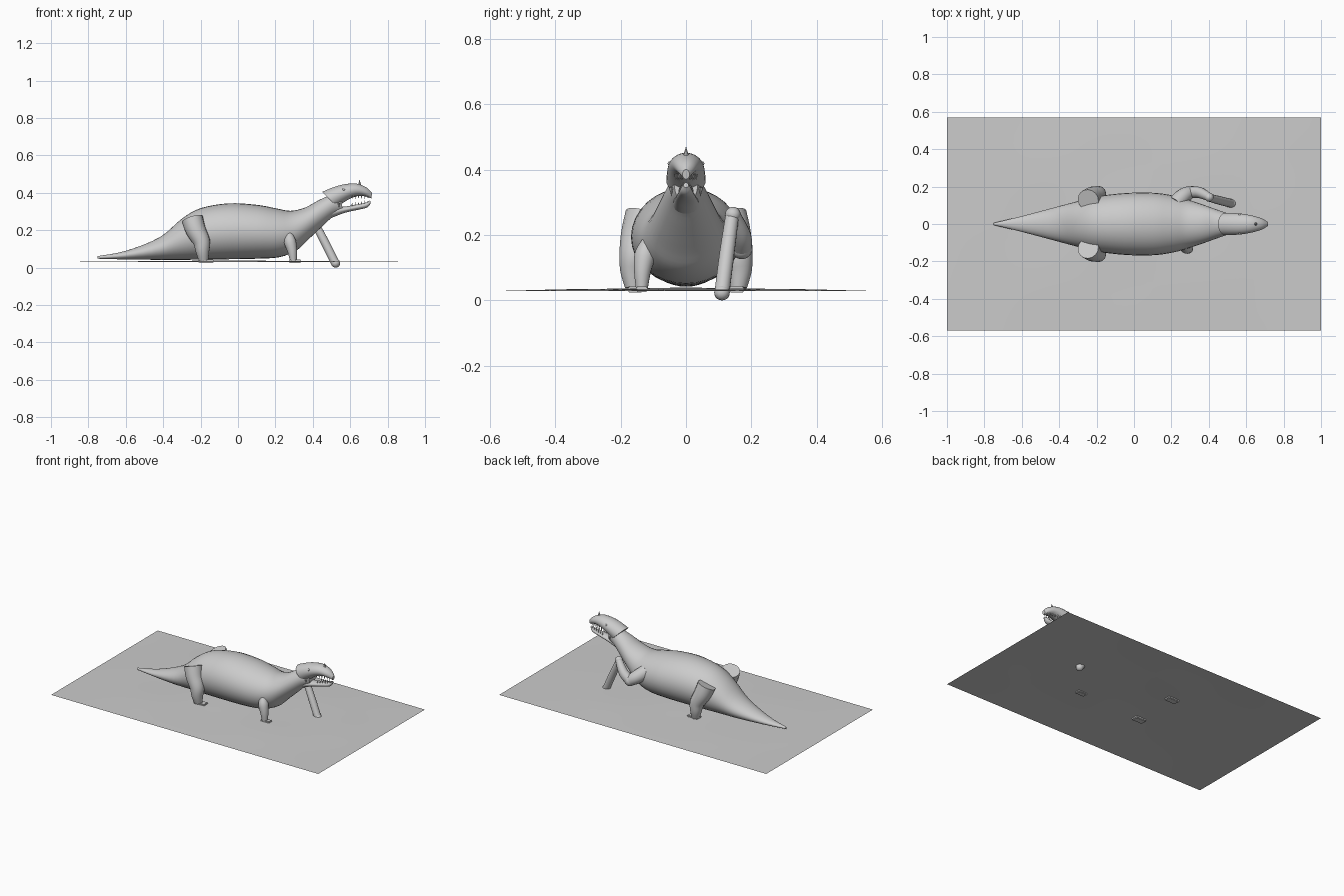
import bpy, bmesh, math
from mathutils import Vector, Quaternion

if "Cube" in bpy.data.objects:
    bpy.data.objects.remove(bpy.data.objects["Cube"])


def finish(name, bm, angle=40):
    bmesh.ops.recalc_face_normals(bm, faces=bm.faces)
    me = bpy.data.meshes.new(name)
    bm.to_mesh(me)
    bm.free()
    ob = bpy.data.objects.new(name, me)
    bpy.context.collection.objects.link(ob)
    bpy.ops.object.select_all(action='DESELECT')
    ob.select_set(True)
    bpy.context.view_layer.objects.active = ob
    bpy.ops.object.shade_smooth_by_angle(angle=math.radians(angle))
    return ob


def spline(rows, steps=4):
    """Smooth (Catmull-Rom) resampling of rows of numbers."""
    rows = [Vector(r) for r in rows]
    out = []
    for i in range(len(rows) - 1):
        b, c = rows[i], rows[i + 1]
        a = rows[i - 1] if i else b
        d = rows[i + 2] if i + 2 < len(rows) else c
        for s in range(steps):
            t = s / steps
            out.append(0.5 * (2 * b + (c - a) * t + (2 * a - 5 * b + 4 * c - d) * t * t
                              + (3 * b - a - 3 * c + d) * t ** 3))
    return out + [rows[-1]]


def skin(name, rings):
    bm = bmesh.new()
    vr = [[bm.verts.new(p) for p in r] for r in rings]
    n = len(vr[0])
    for a, b in zip(vr, vr[1:]):
        for i in range(n):
            bm.faces.new((a[i], a[(i + 1) % n], b[(i + 1) % n], b[i]))
    bm.faces.new(vr[0])
    bm.faces.new(vr[-1])
    return finish(name, bm)


def loft(name, rows, n=32):
    """Rows: top x, top z, bottom x, bottom z, half width."""
    rings = []
    for xt, zt, xb, zb, w in spline(rows):
        rings.append([((xt + xb) / 2 + (xt - xb) / 2 * math.cos(a), w * math.sin(a),
                       (zt + zb) / 2 + (zt - zb) / 2 * math.cos(a))
                      for a in (2 * math.pi * i / n for i in range(n))])
    return skin(name, rings)


def limb(name, rows, n=16):
    """Rows: x, y, z, radius along the limb."""
    pts = spline(rows)
    rings, q = [], None
    for i, p in enumerate(pts):
        t = (pts[min(i + 1, len(pts) - 1)] - pts[max(i - 1, 0)]).to_3d().normalized()
        if q is None:
            q = t.to_track_quat('Z', 'Y')
        else:
            q = (q @ Vector((0, 0, 1))).rotation_difference(t) @ q
        rings.append([p.to_3d() + q @ Vector((p[3] * math.cos(a), p[3] * math.sin(a), 0))
                      for a in (2 * math.pi * k / n for k in range(n))])
    return skin(name, rings)


def ball(name, loc, r):
    bm = bmesh.new()
    bmesh.ops.create_uvsphere(bm, u_segments=16, v_segments=10, radius=r)
    bmesh.ops.translate(bm, vec=loc, verts=bm.verts)
    return finish(name, bm)


def spike(name, loc, r, h, down=False):
    bm = bmesh.new()
    bmesh.ops.create_cone(bm, cap_ends=True, segments=8, radius1=r, radius2=0, depth=h)
    for v in bm.verts:
        v.co = Vector((v.co.x, v.co.y, -v.co.z if down else v.co.z)) + Vector(loc)
    return finish(name, bm)


def foot(name, loc, size):
    bm = bmesh.new()
    bmesh.ops.create_cube(bm, size=1)
    bmesh.ops.scale(bm, vec=size, verts=bm.verts)
    bmesh.ops.translate(bm, vec=loc, verts=bm.verts)
    bmesh.ops.bevel(bm, geom=bm.edges[:], offset=0.004, segments=2, affect='EDGES')
    return finish(name, bm)


# ground sheet, gently raised toward the middle
bm = bmesh.new()
bmesh.ops.create_grid(bm, x_segments=40, y_segments=24, size=1)
for v in bm.verts:
    x, y = v.co.x, v.co.y * 0.57
    fall = (1 - x * x) * (1 - v.co.y ** 2)
    v.co = (x, y, 0.029 + fall * (0.008 + 0.002 * math.sin(7 * x + 2) * math.cos(9 * y)))
finish("ground_sheet", bm)

# tail, trunk and neck
loft("body", [(-.75, .062, -.75, .048, .006), (-.6, .09, -.6, .044, .042),
              (-.42, .162, -.42, .042, .09), (-.3, .262, -.3, .042, .122),
              (-.2, .318, -.2, .043, .147), (-.05, .344, -.05, .045, .165),
              (.1, .336, .1, .048, .167), (.2, .318, .22, .056, .152),
              (.28, .304, .31, .09, .128), (.36, .322, .37, .145, .105),
              (.43, .36, .45, .22, .078), (.5, .39, .51, .275, .055),
              (.55, .4, .56, .3, .035)])

# head
loft("upper_head", [(.45, .405, .53, .325, .06), (.51, .43, .57, .352, .058),
                    (.57, .446, .61, .374, .053), (.63, .45, .65, .384, .043),
                    (.685, .43, .685, .38, .029), (.717, .4, .713, .37, .011)])
loft("lower_jaw", [(.52, .33, .49, .262, .04), (.57, .327, .57, .293, .033),
                   (.64, .339, .64, .309, .025), (.69, .35, .69, .322, .018),
                   (.706, .36, .71, .345, .008)], 20)
spike("horn", (.65, 0, .456), .009, .03)
for s, side in ((-1, "right"), (1, "left")):
    ball("eye_" + side, (.565, s * .049, .418), .007)
    spike("cheek_spike_" + side, (.54, s * .045, .332), .007, .026, True)
    for i in range(6):
        x = .61 + i * .017
        w = .031 - i * .004
        spike(f"upper_tooth_{side}_{i}", (x, s * w, .376), .004, .02, True)
        spike(f"lower_tooth_{side}_{i}", (x, s * w * .65, .34 + i * .003), .0035, .018)

    # hind legs
    limb("hind_leg_" + side, [(-.245, s * .128, .26, .058), (-.225, s * .145, .2, .054),
                              (-.195, s * .158, .14, .046), (-.19, s * .164, .09, .037),
                              (-.185, s * .16, .04, .026)])
    foot("hind_foot_" + side, (-.17, s * .155, .034), (.08, .045, .02))

# standing front leg
limb("front_leg", [(.272, -.115, .18, .02), (.278, -.125, .14, .032),
                   (.29, -.133, .09, .026), (.296, -.135, .035, .018)])
foot("front_foot", (.305, -.135, .034), (.066, .036, .018))

# bent arm leading to the reaching limb
limb("upper_arm", [(.22, .105, .22, .045), (.265, .15, .185, .042), (.30, .17, .16, .034)])
ball("elbow", (.30, .17, .16), .034)
limb("forearm", [(.30, .17, .16, .032), (.35, .168, .2, .03), (.40, .145, .26, .022)])
ball("wrist", (.402, .143, .262), .024)
limb("reaching_limb", [(.405, .14, .25, .021), (.465, .124, .135, .023), (.52, .11, .024, .023)])
ball("limb_tip", (.522, .11, .024), .024)
